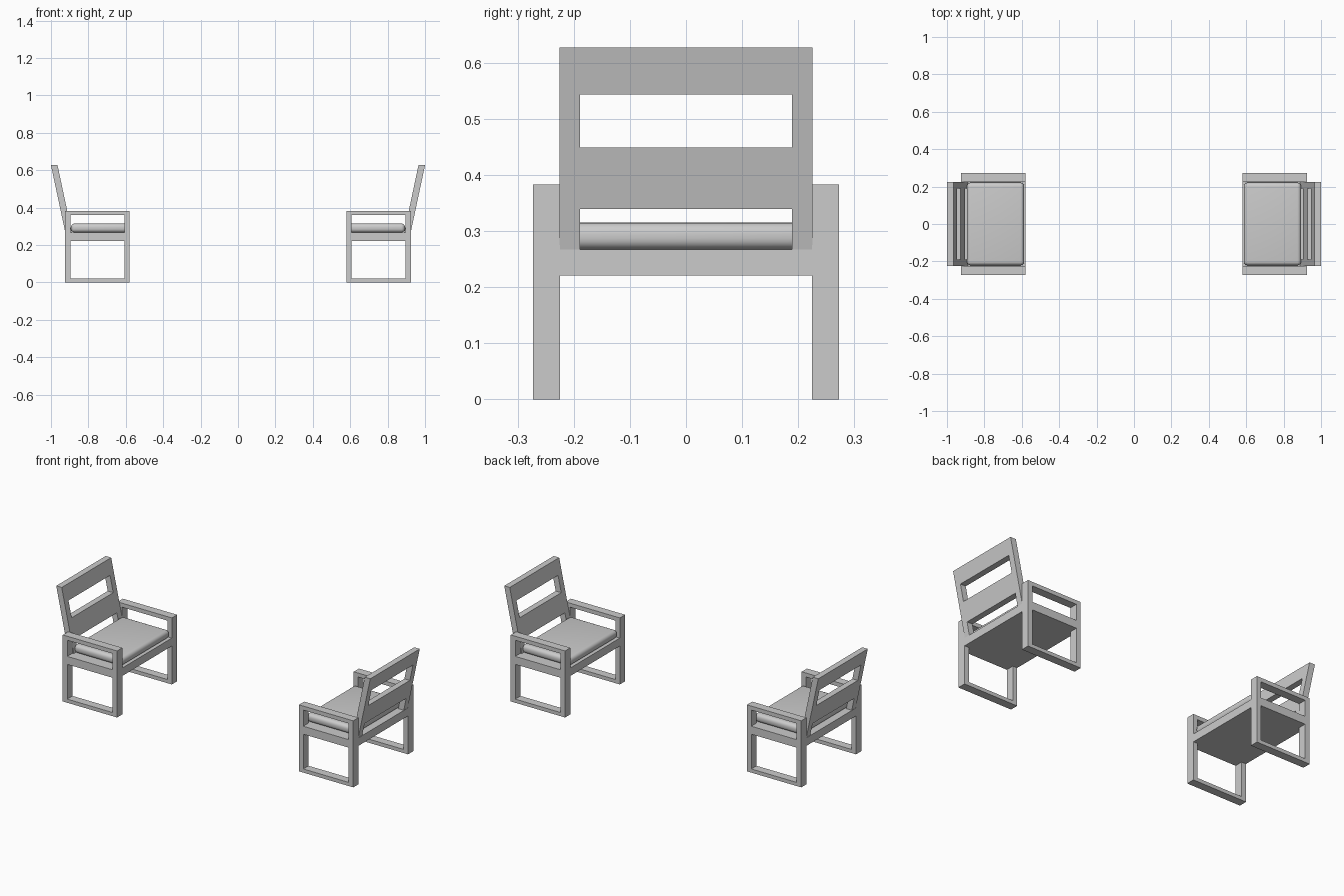
import bpy, bmesh
from mathutils import Vector

if "Cube" in bpy.data.objects:
    bpy.data.objects.remove(bpy.data.objects["Cube"])


def finish(bm, name, mirror):
    bmesh.ops.recalc_face_normals(bm, faces=bm.faces)
    me = bpy.data.meshes.new(name)
    bm.to_mesh(me)
    bm.free()
    ob = bpy.data.objects.new(name, me)
    bpy.context.collection.objects.link(ob)
    m = ob.modifiers.new("mirror", 'MIRROR')
    m.use_axis = mirror
    m.use_mirror_merge = False
    return ob


def panel(name, us, vs, holes, place, thickness, mirror):
    """Thick sheet on a grid of cuts, leaving out the hole cells."""
    bm = bmesh.new()
    grid = [[bm.verts.new(place(u, v)) for v in vs] for u in us]
    for i in range(len(us) - 1):
        for j in range(len(vs) - 1):
            if (i, j) not in holes:
                bm.faces.new((grid[i][j], grid[i + 1][j],
                              grid[i + 1][j + 1], grid[i][j + 1]))
    bmesh.ops.delete(bm, geom=[v for v in bm.verts if not v.link_faces],
                     context='VERTS')
    ext = bmesh.ops.extrude_face_region(bm, geom=bm.faces[:], use_keep_orig=True)
    bmesh.ops.translate(bm, vec=Vector(thickness),
                        verts=[g for g in ext["geom"]
                               if isinstance(g, bmesh.types.BMVert)])
    return finish(bm, name, mirror)


def box(name, lo, hi, bevel=0.0):
    bm = bmesh.new()
    bmesh.ops.create_cube(bm, size=1)
    for v in bm.verts:
        v.co = [(a + b) / 2 + c * (b - a) for a, b, c in zip(lo, hi, v.co)]
    if bevel:
        bmesh.ops.bevel(bm, geom=bm.edges[:], offset=bevel, segments=5,
                        profile=0.5, affect='EDGES')
    return finish(bm, name, (True, False, False))


# side frames with leg loop and armrest, both sides of both chairs
panel("side_frames", [0.579, 0.607, 0.896, 0.925],
      [0, 0.021, 0.221, 0.267, 0.360, 0.383], {(1, 1), (1, 3)},
      lambda x, z: (x, 0.225, z), (0, 0.048, 0), (True, True, False))

# seat boards
box("seat_boards", (0.579, -0.225, 0.221), (0.925, 0.225, 0.267))

# raked backrests with two slots
panel("backrests", [-0.225, -0.189, 0.189, 0.225],
      [0.267, 0.339, 0.449, 0.543, 0.627], {(1, 0), (1, 2)},
      lambda y, z: (0.965 - (0.627 - z) * 0.213, y, z), (0.035, 0, 0),
      (True, False, False))

# soft seat cushions
cushion = box("seat_cushions", (0.587, -0.221, 0.267), (0.893, 0.221, 0.315), 0.02)
bpy.context.view_layer.objects.active = cushion
cushion.select_set(True)
bpy.ops.object.shade_smooth_by_angle()
